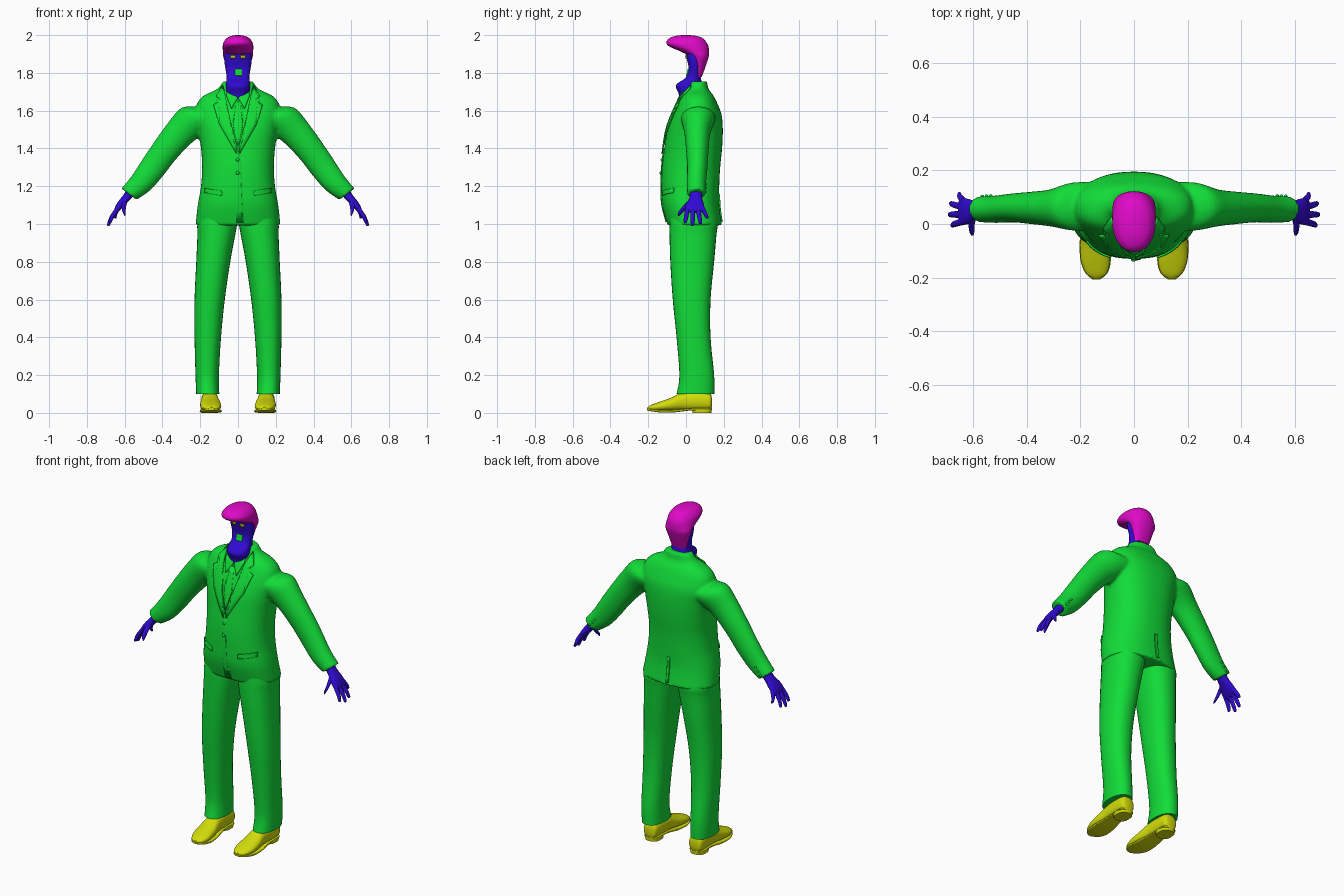
import bpy, bmesh, math
from mathutils import Vector
from mathutils.bvhtree import BVHTree

if "Cube" in bpy.data.objects:
    bpy.data.objects.remove(bpy.data.objects["Cube"], do_unlink=True)

X, Y, Z = Vector((1, 0, 0)), Vector((0, 1, 0)), Vector((0, 0, 1))


def material(name, color):
    m = bpy.data.materials.new(name)
    m.use_nodes = True
    m.diffuse_color = (*color, 1)
    m.node_tree.nodes["Principled BSDF"].inputs["Base Color"].default_value = (*color, 1)
    return m


green = material("suit green", (0.006, 0.72, 0.04))
blue = material("skin blue", (0.03, 0.003, 0.65))
magenta = material("hair magenta", (0.75, 0.003, 0.58))
yellow = material("shoe yellow", (0.65, 0.72, 0.003))


def catmull(rings, steps=5):
    """Smooth a short list of rings (x, y, z, half width, half depth)."""
    out = []
    for i in range(len(rings) - 1):
        p0, p1 = rings[max(i - 1, 0)], rings[i]
        p2, p3 = rings[i + 1], rings[min(i + 2, len(rings) - 1)]
        for s in range(steps):
            t = s / steps
            out.append([0.5 * (2 * b + (c - a) * t + (2 * a - 5 * b + 4 * c - d) * t * t
                               + (3 * b - a - 3 * c + d) * t ** 3)
                        for a, b, c, d in zip(p0, p1, p2, p3)])
    return out + [list(rings[-1])]


def loft(bm, rings, u=X, v=Y, side=1, p=2.0, n=32):
    """Skin rounded sections lying in the u-v plane; side -1 mirrors in x."""
    loops = []
    for x, y, z, a, b in catmull(rings):
        loop = []
        for k in range(n):
            c, s = math.cos(math.tau * k / n), math.sin(math.tau * k / n)
            co = (Vector((x, y, z))
                  + u * math.copysign(max(a, 0.001) * abs(c) ** (2 / p), c)
                  + v * math.copysign(max(b, 0.001) * abs(s) ** (2 / p), s))
            co.x *= side
            loop.append(bm.verts.new(co))
        loops.append(loop)
    for l0, l1 in zip(loops, loops[1:]):
        for k in range(n):
            j = (k + 1) % n
            bm.faces.new((l0[k], l0[j], l1[j], l1[k]))
    bm.faces.new(loops[0])
    bm.faces.new(loops[-1])


def finish(name, bm, mat):
    bmesh.ops.recalc_face_normals(bm, faces=bm.faces[:])
    for e in bm.edges:
        e.smooth = not (len(e.link_faces) == 2 and e.calc_face_angle(0) > 0.8)
    for f in bm.faces:
        f.smooth = True
    me = bpy.data.meshes.new(name)
    bm.to_mesh(me)
    bm.free()
    me.materials.append(mat)
    ob = bpy.data.objects.new(name, me)
    bpy.context.collection.objects.link(ob)
    return ob


def surface(ob):
    bpy.context.view_layer.update()
    return BVHTree.FromObject(ob, bpy.context.evaluated_depsgraph_get())


def plate(name, outline, bvh, mat, side=1, lift=0.004, back=False):
    """Thin panel laid over a surface, from an outline in x and z."""
    bm = bmesh.new()
    bm.faces.new([bm.verts.new((x * side, 0, z)) for x, z in outline])
    bmesh.ops.triangulate(bm, faces=bm.faces[:])
    bmesh.ops.subdivide_edges(bm, edges=bm.edges[:], cuts=5, use_grid_fill=True)
    d = -1 if back else 1
    for v in bm.verts:
        hit = bvh.ray_cast(Vector((v.co.x, -d, v.co.z)), Y * d)[0]
        if hit is None:
            hit = bvh.find_nearest(Vector((v.co.x, -0.05 * d, v.co.z)))[0]
        v.co.y = hit.y - lift * d
    ob = finish(name, bm, mat)
    mod = ob.modifiers.new("thickness", "SOLIDIFY")
    mod.thickness, mod.offset = 0.007, 0
    return ob


def box(x0, x1, z0, z1):
    return [(x0, z0), (x1, z0), (x1, z1), (x0, z1)]


# Jacket: body and sleeves fused into one surface
bm = bmesh.new()
loft(bm, [(0, .047, .993, .225, .144), (0, .025, 1.1, .213, .151), (0, .023, 1.2, .196, .153),
          (0, .027, 1.3, .19, .154), (0, .038, 1.4, .196, .153), (0, .048, 1.5, .21, .147),
          (0, .058, 1.58, .225, .13), (0, .06, 1.64, .215, .105), (0, .06, 1.68, .18, .085),
          (0, .062, 1.715, .11, .057), (0, .065, 1.755, .08, .047)], p=2.3, n=48)
across = Vector((.8, 0, .6))
for side in (1, -1):
    loft(bm, [(.14, .065, 1.56, .1, .09), (.22, .065, 1.555, .1, .09), (.3, .06, 1.49, .084, .07),
              (.383, .06, 1.392, .074, .06), (.45, .06, 1.3, .07, .054),
              (.515, .055, 1.215, .062, .051), (.577, .055, 1.158, .05, .048)],
         u=across, side=side)
jacket = finish("jacket", bm, green)
mod = jacket.modifiers.new("fuse", "REMESH")
mod.mode, mod.voxel_size, mod.use_smooth_shade = "VOXEL", 0.009, True
mod = jacket.modifiers.new("soften", "SMOOTH")
mod.factor, mod.iterations = 0.5, 3
cloth = surface(jacket)

# Jacket front: lapels, shirt collar, pocket flaps, cuff buttons
for side, tag in ((1, "left"), (-1, "right")):
    plate(tag + "_lapel", [(.08, 1.735), (.115, 1.68), (.09, 1.655), (.13, 1.63), (.1, 1.53),
                           (.008, 1.37), (.004, 1.41), (.062, 1.63)],
          cloth, green, side, 0.008)
    plate(tag + "_shirt_collar", [(.002, 1.665), (.05, 1.725), (.062, 1.68), (.035, 1.61)],
          cloth, green, side, 0.006)
    plate(tag + "_pocket_flap", [(.085, 1.15), (.175, 1.165), (.175, 1.19), (.085, 1.175)],
          cloth, green, side)
    bm = bmesh.new()
    for k in range(3):
        spot = Vector((side * (.565 - .016 * k), .3, 1.17 + .02 * k))
        hit = cloth.ray_cast(spot, -Y)[0]
        if hit:
            ball = bmesh.ops.create_uvsphere(bm, u_segments=10, v_segments=6, radius=.007)
            bmesh.ops.translate(bm, verts=ball["verts"], vec=hit)
    finish(tag + "_cuff_buttons", bm, green)
plate("tie", [(-.02, 1.65), (.02, 1.65), (.013, 1.615), (.026, 1.53), (.004, 1.42),
              (-.004, 1.42), (-.026, 1.53), (-.013, 1.615)], cloth, green)
plate("front_overlap", [(-.008, 1.4), (.012, 1.37), (.012, 1.06), (.03, 1.01), (-.008, 1.01)],
      cloth, green, lift=.002)
plate("back_vent", box(-.016, 0, 1.01, 1.16), cloth, green, lift=.003, back=True)
bm = bmesh.new()
for z in (1.34, 1.27):
    ball = bmesh.ops.create_uvsphere(bm, u_segments=12, v_segments=8, radius=.01)
    hit = cloth.ray_cast(Vector((-.002, -1, z)), Y)[0]
    bmesh.ops.translate(bm, verts=ball["verts"], vec=hit - Y * .002)
finish("front_buttons", bm, green)

# Trousers
bm = bmesh.new()
for side in (1, -1):
    loft(bm, [(.1, .035, 1.07, .1, .12), (.11, .04, 1.0, .105, .127), (.115, .037, .94, .1, .124),
              (.131, .033, .8, .09, .116), (.15, .03, .6, .08, .1), (.16, .04, .4, .07, .09),
              (.163, .057, .2, .062, .092), (.16, .05, .1, .061, .1)], side=side, p=2.25)
finish("trousers", bm, green)

# Shoes with sole and heel block
for side, tag in ((1, "left"), (-1, "right")):
    bm = bmesh.new()
    loft(bm, [(.15, .137, .055, .025, .025), (.15, .122, .06, .042, .048), (.15, .05, .064, .045, .052),
              (.148, -.02, .06, .046, .048), (.146, -.08, .045, .054, .035), (.143, -.14, .034, .054, .025),
              (.14, -.185, .027, .038, .015), (.14, -.203, .024, .012, .006)],
         u=X, v=Z, side=side, p=2.3)
    loft(bm, [(.15, .135, .02, .025, .006), (.15, .11, .02, .045, .006), (.15, .03, .019, .043, .006),
              (.147, -.06, .01, .055, .007), (.143, -.13, .009, .057, .007),
              (.14, -.18, .014, .043, .006), (.14, -.207, .018, .014, .005)],
         u=X, v=Z, side=side, p=5)
    loft(bm, [(.15, .085, 0, .043, .05), (.15, .085, .024, .045, .052)], side=side, p=2.6)
    finish(tag + "_shoe", bm, yellow)

# Hands
tips = [(.01, .68, -.005, 1.005), (.036, .69, .035, .99), (.062, .685, .077, 1.0), (.085, .652, .113, 1.03)]
thin = Vector((.85, 0, .5))
for side, tag in ((1, "left"), (-1, "right")):
    bm = bmesh.new()
    loft(bm, [(.555, .055, 1.185, .026, .032), (.59, .052, 1.14, .022, .033),
              (.62, .047, 1.105, .02, .047), (.642, .047, 1.075, .014, .05),
              (.65, .047, 1.062, .006, .04)], u=thin, side=side, p=2.4)
    for y, tx, ty, tz in tips:
        base, tip = Vector((.632, y, 1.09)), Vector((tx, ty, tz))
        mid = base.lerp(tip, .55) + X * .005
        near = base.lerp(tip, .93)
        loft(bm, [(*base, .012, .013), (*mid, .011, .012), (*near, .008, .009), (*tip, .002, .002)],
             u=thin, side=side, n=12)
    loft(bm, [(.598, .03, 1.125, .014, .014), (.605, -.005, 1.09, .013, .015),
              (.603, -.03, 1.06, .01, .012), (.6, -.04, 1.042, .002, .003)],
         u=thin, side=side, n=12)
    finish(tag + "_hand", bm, blue)

# Neck and recessed face
bm = bmesh.new()
loft(bm, [(0, .035, 1.65, .05, .07), (0, .028, 1.69, .062, .067), (0, .018, 1.735, .064, .071),
          (0, .038, 1.775, .06, .04), (0, .046, 1.82, .066, .032), (0, .042, 1.87, .073, .037),
          (0, .03, 1.935, .07, .04)], p=2.4)
head = finish("neck_and_face", bm, blue)

# Eyes and mouth
face = surface(head)
for side, tag in ((1, "left"), (-1, "right")):
    plate(tag + "_eye", box(.014, .038, 1.878, 1.893), face, yellow, side, .002)
plate("mouth", box(-.015, .022, 1.785, 1.82), face, green, lift=.002)

# Swept hair, overhanging the brow
bm = bmesh.new()
loft(bm, [(0, .062, 1.777, .048, .021), (0, .068, 1.84, .064, .038), (0, .07, 1.885, .078, .05),
          (0, .048, 1.912, .08, .074), (0, .015, 1.94, .081, .104), (0, .002, 1.962, .077, .106),
          (0, 0, 1.985, .058, .086), (0, 0, 1.997, .03, .048), (0, 0, 2.0, .006, .01)], p=2.15)
finish("hair", bm, magenta)
